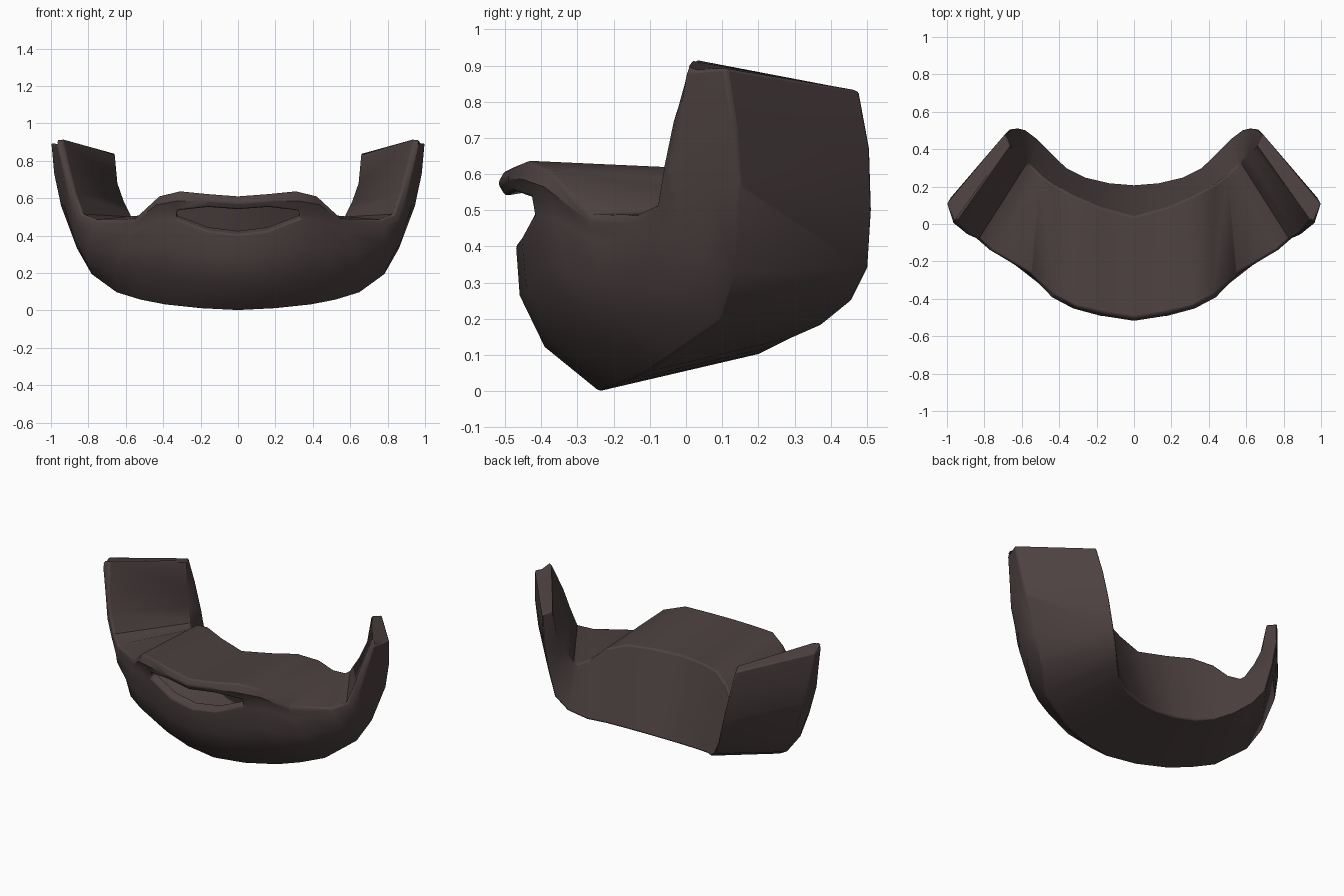
import bpy, bmesh, math
from mathutils import Vector

if "Cube" in bpy.data.objects:
    bpy.data.objects.remove(bpy.data.objects["Cube"])

def rail(*pts):
    return [Vector(p) for p in pts]

# Rails run from the middle of the chin (x = 0) round to the tip of the cheek arm
lip = rail((0, -.5, .61), (.16, -.475, .622), (.31, -.44, .637), (.42, -.38, .61), (.55, -.26, .49),
           (.76, -.14, .487), (.83, -.08, .515), (.87, -.06, .63), (.9, -.035, .75), (.94, .03, .92))
brow = rail((0, -.47, .405), (.16, -.455, .425), (.33, -.42, .49), (.44, -.365, .48), (.57, -.26, .42),
            (.78, -.13, .42), (.86, -.06, .48), (.9, -.05, .6), (.93, -.025, .73), (.965, .0, .885))
keel = rail((0, -.24, 0), (.2, -.215, .01), (.39, -.16, .03), (.52, -.1, .055), (.65, -.04, .095),
            (.78, .09, .19), (.86, .135, .33), (.95, .15, .57), (.985, .135, .73), (1.0, .11, .895))
heel = rail((0, .21, .105), (.13, .22, .11), (.26, .25, .125), (.36, .3, .15), (.44, .38, .185),
            (.52, .46, .25), (.58, .505, .34), (.62, .515, .5), (.66, .51, .67), (.69, .48, .83))
deck = rail((0, .04, .585), (.18, .09, .6), (.32, .15, .61), (.43, .21, .575), (.5, .26, .51),
            (.55, .31, .485), (.57, .33, .5), (.61, .365, .58), (.645, .395, .68), (.66, .42, .84))
bulge = [.075, .075, .07, .07, .06, .04, .02, .005, 0, 0]

def section(i):
    """Closed cross-section at station i: lip, front face, keel, heel, back wall."""
    a, c, d = lip[i], brow[i], keel[i]
    b = a + Vector((0, 0, -.07)) if i < 2 else a.lerp(c, .7)
    out = Vector((a.x, a.y - .3, 0)).normalized()
    m = (a + b) / 2 + out * (.02 if i < 4 else .004)
    down = (out + Vector((0, 0, -.5))).normalized()
    front = [c.lerp(d, t) + down * bulge[i] * 4 * t * (1 - t) for t in (.28, .62)]
    return [a, m, b, c, *front, d, heel[i], deck[i]]

bm = bmesh.new()
for sx in (1, -1):
    def vert(p):
        return bm.verts.new((p.x * sx, p.y, p.z))
    rings = [[vert(p) for p in section(i)] for i in range(len(lip))]
    n = len(rings[0])
    for i in range(len(rings) - 1):
        for j in range(n):
            if j == 2 and i < 2:      # open mouth slot
                continue
            k = (j + 1) % n
            bm.faces.new((rings[i][j], rings[i][k], rings[i + 1][k], rings[i + 1][j]))
    bm.faces.new(rings[-1])           # arm tip
    # Rolled rim inside the slot
    top = [vert(rings[i][2].co * 1 if sx > 0 else Vector((-rings[i][2].co.x, *rings[i][2].co.yz)))
           for i in range(3)]
    low = [vert(rings[i][3].co * 1 if sx > 0 else Vector((-rings[i][3].co.x, *rings[i][3].co.yz)))
           for i in range(3)]
    for v in top:
        v.co += Vector((0, .06, .01))
    for v in low:
        v.co += Vector((0, .045, .02))
    for i in range(2):
        bm.faces.new((rings[i][2], rings[i + 1][2], top[i + 1], top[i]))
        bm.faces.new((rings[i][3], rings[i + 1][3], low[i + 1], low[i]))
    bm.faces.new((rings[2][2], rings[2][3], low[2], top[2]))

bmesh.ops.remove_doubles(bm, verts=bm.verts, dist=.0005)
bmesh.ops.recalc_face_normals(bm, faces=bm.faces)
bottom = min(bm.faces, key=lambda f: f.calc_center_median().z)
if bottom.normal.z > 0:
    bmesh.ops.reverse_faces(bm, faces=bm.faces)

mesh = bpy.data.meshes.new("jaw_guard")
bm.to_mesh(mesh)
bm.free()
guard = bpy.data.objects.new("jaw_guard", mesh)
bpy.context.collection.objects.link(guard)

mat = bpy.data.materials.new("dark brown")
mat.diffuse_color = (.075, .053, .053, 1)
mat.use_nodes = True
mat.node_tree.nodes["Principled BSDF"].inputs["Base Color"].default_value = mat.diffuse_color
mesh.materials.append(mat)

# Softened rims
bev = guard.modifiers.new("soft_edges", 'BEVEL')
bev.width = .014
bev.segments = 2
bev.limit_method = 'ANGLE'
bev.angle_limit = math.radians(50)

bpy.context.view_layer.objects.active = guard
guard.select_set(True)
bpy.ops.object.shade_smooth_by_angle(angle=math.radians(40))
